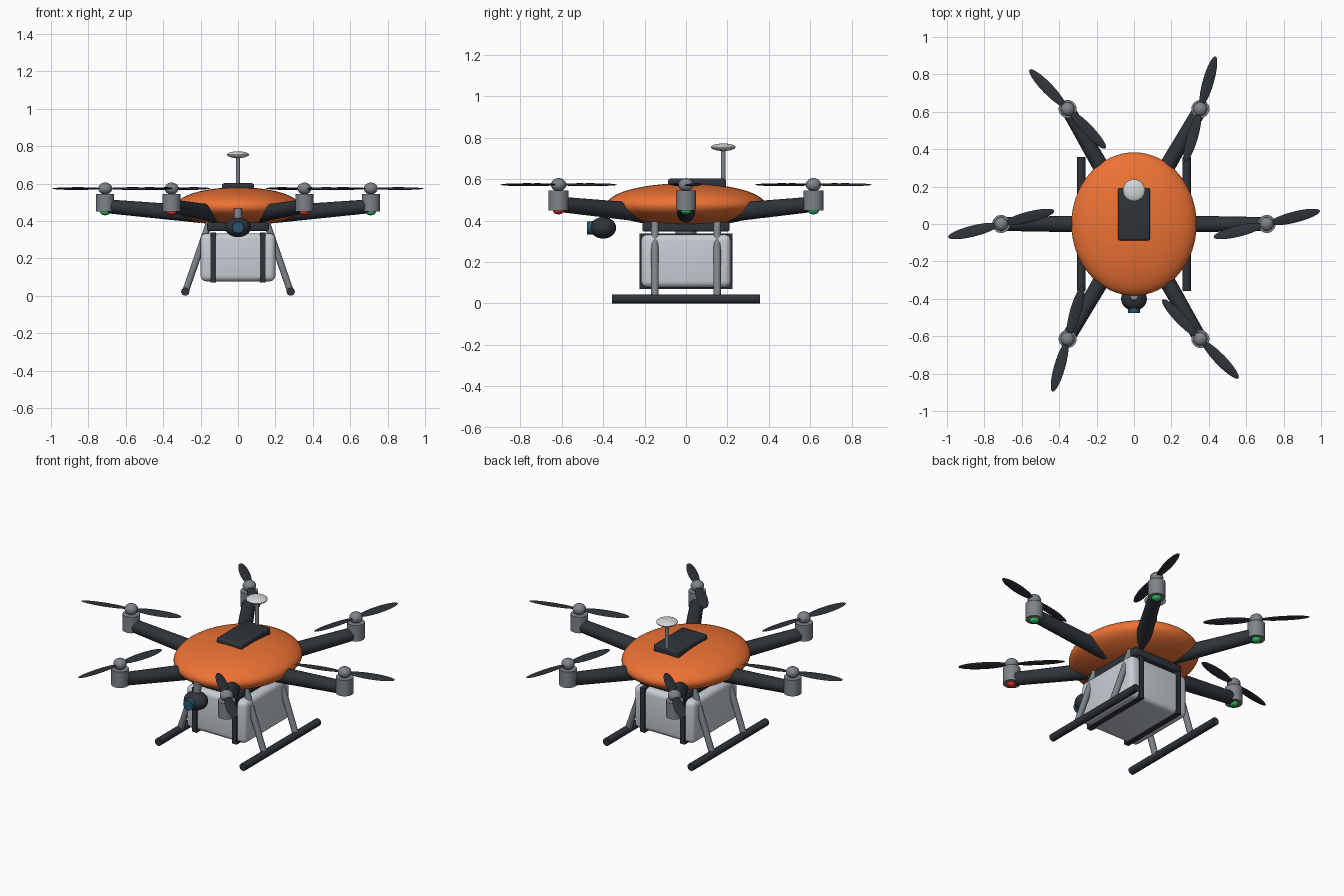
import bpy, bmesh
from math import cos, sin, pi, radians
from mathutils import Vector, Matrix

if "Cube" in bpy.data.objects:
    bpy.data.objects.remove(bpy.data.objects["Cube"])


def material(name, rgb):
    m = bpy.data.materials.new(name)
    m.diffuse_color = (*rgb, 1)
    m.use_nodes = True
    m.node_tree.nodes["Principled BSDF"].inputs["Base Color"].default_value = m.diffuse_color
    return m


ORANGE = material("orange_shell", (0.85, 0.17, 0.035))
DARK = material("dark_carbon", (0.028, 0.035, 0.043))
PALE = material("pale_case", (0.58, 0.62, 0.67))
METAL = material("metal", (0.21, 0.23, 0.25))
WHITE = material("white_cap", (0.65, 0.67, 0.68))
GLASS = material("lens_glass", (0.02, 0.09, 0.16))
RED = material("red_light", (0.8, 0.03, 0.02))
GREEN = material("green_light", (0.03, 0.55, 0.12))


def add(name, bm, mat):
    mesh = bpy.data.meshes.new(name)
    bm.to_mesh(mesh)
    bm.free()
    ob = bpy.data.objects.new(name, mesh)
    bpy.context.collection.objects.link(ob)
    mesh.materials.append(mat)
    bpy.ops.object.select_all(action='DESELECT')
    ob.select_set(True)
    bpy.context.view_layer.objects.active = ob
    bpy.ops.object.shade_smooth_by_angle(angle=radians(35))
    return ob


def ellipsoid(name, centre, radii, mat, seg=24, turn=None):
    bm = bmesh.new()
    m = Matrix.Translation(centre) @ (turn or Matrix()) @ Matrix.Diagonal((*radii, 1))
    bmesh.ops.create_uvsphere(bm, u_segments=seg, v_segments=seg // 2, radius=1, matrix=m)
    return add(name, bm, mat)


def rod(name, a, b, r1, r2, mat, seg=24):
    a, b = Vector(a), Vector(b)
    d = b - a
    m = Matrix.Translation((a + b) / 2) @ d.to_track_quat('Z', 'Y').to_matrix().to_4x4()
    bm = bmesh.new()
    bmesh.ops.create_cone(bm, cap_ends=True, segments=seg, radius1=r1, radius2=r2,
                          depth=d.length, matrix=m)
    return add(name, bm, mat)


def box(name, lo, hi, mat, bevel=0.0):
    lo, hi = Vector(lo), Vector(hi)
    bm = bmesh.new()
    bmesh.ops.create_cube(bm, size=1, matrix=Matrix.Translation((lo + hi) / 2)
                          @ Matrix.Diagonal((*(hi - lo), 1)))
    if bevel:
        bmesh.ops.bevel(bm, geom=bm.edges[:], offset=bevel, segments=4, profile=0.5,
                        affect='EDGES')
    return add(name, bm, mat)


# Body shell, top hatch and belly plate
ellipsoid("body_shell", (0, 0, 0.475), (0.335, 0.383, 0.105), ORANGE, 64)
box("top_hatch", (-0.085, -0.088, 0.545), (0.085, 0.193, 0.602), DARK, 0.012)
box("belly_plate", (-0.165, -0.21, 0.347), (0.165, 0.21, 0.392), DARK, 0.01)

# Antenna mast
rod("antenna_mast", (0, 0.18, 0.58), (0, 0.18, 0.75), 0.011, 0.011, METAL)
ellipsoid("antenna_cap", (0, 0.18, 0.754), (0.059, 0.059, 0.018), WHITE, 32)

# Six arms, each with motor, light and propeller
for i in range(6):
    ang = i * pi / 3
    dx, dy = cos(ang), sin(ang)
    x, y = 0.71 * dx, 0.71 * dy
    rod(f"arm_{i}", (0.2 * dx, 0.2 * dy, 0.435), (0.70 * dx, 0.70 * dy, 0.478),
        0.046, 0.037, DARK)
    rod(f"motor_{i}", (x, y, 0.449), (x, y, 0.545), 0.048, 0.048, METAL, 32)
    ellipsoid(f"motor_hub_{i}", (x, y, 0.573), (0.037, 0.037, 0.032), METAL)
    ellipsoid(f"light_{i}", (x, y, 0.448), (0.027, 0.027, 0.018),
              RED if dy < -0.1 else GREEN)
    for k in range(2):
        a = ang + radians(14) + k * pi
        turn = Matrix.Rotation(a, 4, 'Z') @ Matrix.Rotation(radians(8), 4, 'X')
        ellipsoid(f"propeller_{i}_{k}", (x + 0.155 * cos(a), y + 0.155 * sin(a), 0.573),
                  (0.138, 0.03, 0.006), DARK, 24, turn)

# Camera under the nose
rod("camera_neck", (0, -0.39, 0.395), (0, -0.385, 0.465), 0.022, 0.022, METAL)
ellipsoid("camera_ball", (0, -0.40, 0.365), (0.069, 0.063, 0.052), DARK, 32)
rod("camera_lens", (0, -0.43, 0.365), (0, -0.477, 0.365), 0.033, 0.031, GLASS)

# Cargo case with straps and hidden mount
box("cargo_case", (-0.2, -0.217, 0.077), (0.2, 0.217, 0.333), PALE, 0.03)
rod("cargo_mount", (0, 0, 0.32), (0, 0, 0.36), 0.05, 0.05, METAL)
for s in (-1, 1):
    box(f"cargo_strap_{s}", (s * 0.133 - 0.015, -0.224, 0.071),
        (s * 0.133 + 0.015, 0.224, 0.337), DARK)

# Landing gear
for s in (-1, 1):
    rod(f"skid_{s}", (s * 0.282, -0.357, 0.022), (s * 0.282, 0.357, 0.022),
        0.022, 0.022, DARK)
    for t in (-1, 1):
        rod(f"leg_{s}_{t}", (s * 0.28, t * 0.15, 0.025), (s * 0.15, t * 0.15, 0.40),
            0.018, 0.018, METAL)
